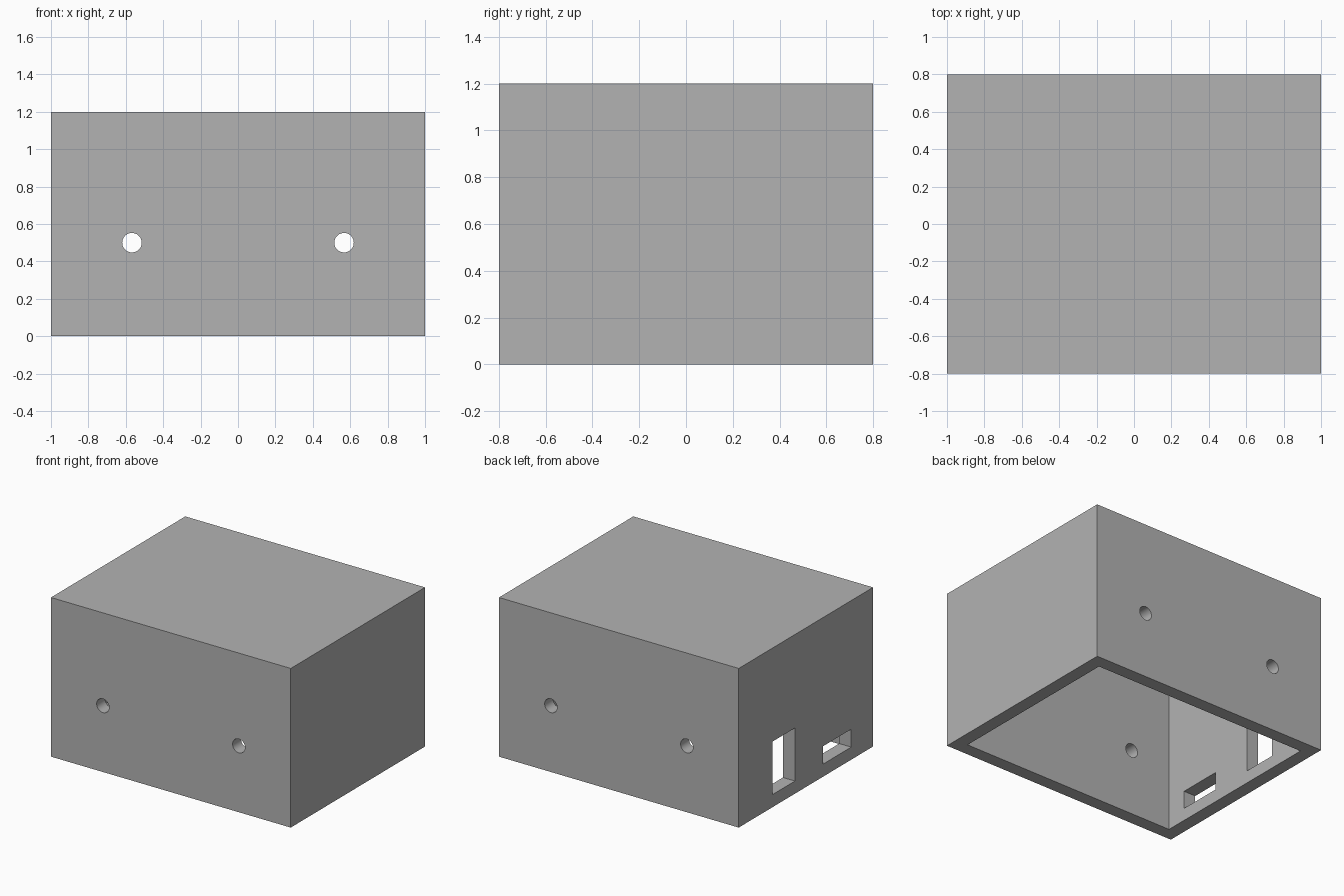
import bpy
from math import pi

cube = bpy.data.objects.get("Cube")
if cube:
    bpy.data.objects.remove(cube, do_unlink=True)

# Material
grey = bpy.data.materials.new("plain_grey")
grey.use_nodes = True
colour = (0.45, 0.45, 0.45, 1)
grey.diffuse_color = colour
grey.node_tree.nodes["Principled BSDF"].inputs["Base Color"].default_value = colour

WIDTH, DEPTH, HEIGHT, WALL = 2.0, 1.6, 1.2, 0.1


def box(name, low, high):
    """Box spanning two opposite corners."""
    centre = [(a + b) / 2 for a, b in zip(low, high)]
    bpy.ops.mesh.primitive_cube_add(size=1, location=centre)
    ob = bpy.context.object
    ob.name = name
    ob.scale = [b - a for a, b in zip(low, high)]
    bpy.ops.object.transform_apply(location=True, rotation=False, scale=True)
    ob.data.materials.append(grey)
    return ob


def cut(target, cutter):
    """Subtract the cutter, then discard it."""
    cutter.hide_render = True
    mod = target.modifiers.new("cut", "BOOLEAN")
    mod.operation = "DIFFERENCE"
    mod.solver = "EXACT"
    mod.object = cutter
    bpy.context.view_layer.objects.active = target
    bpy.ops.object.modifier_apply(modifier=mod.name)
    bpy.data.objects.remove(cutter, do_unlink=True)


# Cover with closed top and open underside
x, y = WIDTH / 2, DEPTH / 2
cover = box("box_cover", (-x, -y, 0), (x, y, HEIGHT))
cut(cover, box("cavity", (WALL - x, WALL - y, -WALL), (x - WALL, y - WALL, HEIGHT - WALL)))

# Round holes through the front and back walls
for side in (-1, 1):
    bpy.ops.mesh.primitive_cylinder_add(
        vertices=48, radius=0.052, depth=DEPTH + 1,
        location=(side * 0.567, 0, 0.5), rotation=(pi / 2, 0, 0))
    drill = bpy.context.object
    drill.data.materials.append(grey)
    cut(cover, drill)

# Port openings in the -x wall: (y low, y high, z low, z high)
for y0, y1, z0, z1 in ((0.13, 0.395, 0.095, 0.495), (-0.54, -0.205, 0.095, 0.23)):
    cut(cover, box("port", (-x - WALL, y0, z0), (-x + 2 * WALL, y1, z1)))

# Smooth bores, sharp box edges
bpy.ops.object.select_all(action="DESELECT")
cover.select_set(True)
bpy.context.view_layer.objects.active = cover
bpy.ops.object.shade_smooth_by_angle(angle=pi / 6)
